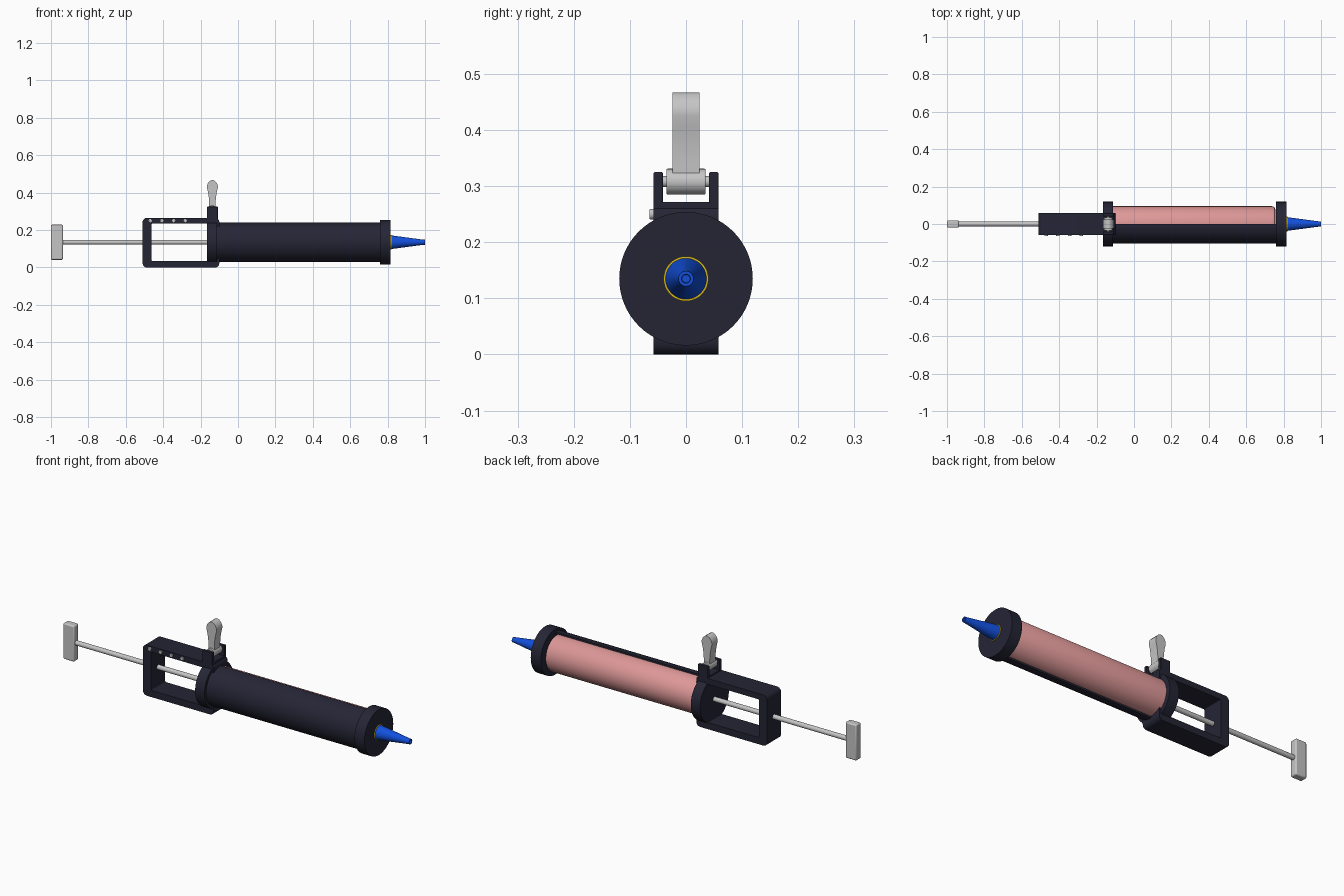
import bpy, bmesh, math
from mathutils import Matrix, Vector

if "Cube" in bpy.data.objects:
    bpy.data.objects.remove(bpy.data.objects["Cube"])

AX = 0.135  # height of the barrel axis


def mat(name, rgb):
    m = bpy.data.materials.new(name)
    m.diffuse_color = (*rgb, 1)
    m.use_nodes = True
    m.node_tree.nodes["Principled BSDF"].inputs["Base Color"].default_value = m.diffuse_color
    return m


NAVY = mat("dark navy", (0.018, 0.018, 0.036))
PINK = mat("pink", (0.75, 0.32, 0.32))
BLUE = mat("blue", (0.006, 0.08, 0.72))
YELLOW = mat("yellow", (0.72, 0.5, 0.01))
GREY = mat("light grey", (0.56, 0.56, 0.56))


def finish(bm, name, m, bevel=0, seg=3):
    bmesh.ops.recalc_face_normals(bm, faces=bm.faces)
    me = bpy.data.meshes.new(name)
    bm.to_mesh(me)
    bm.free()
    me.materials.append(m)
    ob = bpy.data.objects.new(name, me)
    bpy.context.collection.objects.link(ob)
    if bevel:
        b = ob.modifiers.new("bevel", 'BEVEL')
        b.width, b.segments, b.limit_method = bevel, seg, 'ANGLE'
    bpy.ops.object.select_all(action='DESELECT')
    ob.select_set(True)
    bpy.context.view_layer.objects.active = ob
    bpy.ops.object.shade_smooth_by_angle(angle=math.radians(35))
    return ob


def box(name, m, x, y, z, bevel=0):
    bm = bmesh.new()
    c = [(a + b) / 2 for a, b in (x, y, z)]
    s = [b - a for a, b in (x, y, z)]
    bmesh.ops.create_cube(bm, size=1, matrix=Matrix.Translation(c) @ Matrix.Diagonal((*s, 1)))
    return finish(bm, name, m, bevel)


def lathe(name, m, prof, closed=False, start=0, sweep=2 * math.pi, n=64):
    """Revolve (x, radius) points around the barrel axis."""
    bm = bmesh.new()
    pts = [bm.verts.new((x, 0, AX + r)) for x, r in prof]
    edges = [bm.edges.new(p) for p in zip(pts, pts[1:] + pts[:1]) if closed or p[1] != pts[0]]
    axis, cen = Vector((1, 0, 0)), Vector((0, 0, AX))
    geom = pts + edges
    if sweep < 6:
        geom.append(bm.faces.new(pts))
    bmesh.ops.rotate(bm, verts=pts, cent=cen, matrix=Matrix.Rotation(start, 3, axis))
    bmesh.ops.spin(bm, geom=geom, cent=cen, axis=axis, angle=sweep, steps=n, use_duplicate=False)
    if sweep < 6:  # close the starting end too
        bm.verts.ensure_lookup_table()
        first = [v for v in pts if v.is_valid]
        if not any(set(f.verts) == set(first) for f in bm.faces):
            bm.faces.new(first)
    bmesh.ops.remove_doubles(bm, verts=bm.verts, dist=1e-5)
    return finish(bm, name, m)


def extrude_xz(name, m, loop, y0, y1, bevel=0):
    bm = bmesh.new()
    f = bm.faces.new([bm.verts.new((x, y0, z)) for x, z in loop])
    r = bmesh.ops.extrude_face_region(bm, geom=[f])
    bmesh.ops.translate(bm, vec=(0, y1 - y0, 0), verts=[v for v in r["geom"] if isinstance(v, bmesh.types.BMVert)])
    return finish(bm, name, m, bevel)


def y_rod(name, m, x, z, r, y0, y1, n=24, bevel=0):
    loop = [(x + r * math.cos(2 * math.pi * i / n), z + r * math.sin(2 * math.pi * i / n)) for i in range(n)]
    return extrude_xz(name, m, loop, y0, y1, bevel)


# barrel: half shell on the front side, cartridge inside, end caps
lathe("barrel_shell", NAVY, [(-0.12, 0.096), (0.77, 0.096), (0.77, 0.105), (-0.12, 0.105)],
      closed=True, start=0, sweep=math.pi, n=32)
lathe("cartridge", PINK, [(-0.115, 0), (-0.115, 0.095), (0.738, 0.095), (0.75, 0.09), (0.756, 0.08), (0.756, 0)])
lathe("front_cap", NAVY, [(0.758, 0), (0.758, 0.119), (0.816, 0.119), (0.816, 0)])
lathe("rear_cap", NAVY, [(-0.165, 0), (-0.165, 0.119), (-0.111, 0.119), (-0.111, 0)])

# nozzle with collar
lathe("nozzle_collar", YELLOW, [(0.81, 0), (0.81, 0.04), (0.82, 0.04), (0.82, 0)], n=48)
lathe("nozzle", BLUE, [(0.816, 0), (0.816, 0.037), (0.985, 0.0145), (1.0, 0.0135), (1.0, 0.008),
                       (0.985, 0.007), (0.985, 0)], n=48)

# rear frame: rounded block with an opening through it
bm = bmesh.new()
rings = []
for y in (-0.058, 0.058):
    for x0, x1, z0, z1, r in ((-0.51, -0.10, 0, 0.265, 0.022), (-0.462, -0.15, 0.035, 0.235, 0.004)):
        ring = []
        for k, (cx, cz) in enumerate(((x1 - r, z1 - r), (x0 + r, z1 - r), (x0 + r, z0 + r), (x1 - r, z0 + r))):
            for i in range(6):
                a = math.pi / 2 * (k + i / 5)
                ring.append(bm.verts.new((cx + r * math.cos(a), y, cz + r * math.sin(a))))
        rings.append(ring)
for a, b in ((0, 1), (2, 3), (0, 2), (1, 3)):
    A, B = rings[a], rings[b]
    for i in range(24):
        j = (i + 1) % 24
        bm.faces.new((A[i], A[j], B[j], B[i]))
finish(bm, "rear_frame", NAVY)

# push rod and end grip
lathe("push_rod", GREY, [(-0.95, 0), (-0.95, 0.0125), (-0.13, 0.0125), (-0.13, 0)], n=32)
box("rod_grip", GREY, (-1.0, -0.936), (-0.02, 0.02), (0.041, 0.229), 0.007)

# rivets along the top bar
for i in range(4):
    y_rod(f"rivet_{i + 1}", GREY, -0.469 + 0.0625 * i, 0.25, 0.0095, -0.065, -0.05, bevel=0.002)

# lever bracket: base and two ears
box("bracket_base", NAVY, (-0.166, -0.108), (-0.058, 0.058), (0.225, 0.272), 0.003)
for side, y in (("front", -0.058), ("back", 0.041)):
    box(f"bracket_ear_{side}", NAVY, (-0.166, -0.108), (y, y + 0.017), (0.26, 0.325), 0.003)

# lever with hinge barrel and pin
LX = -0.137
y_rod("lever_pin", GREY, LX, 0.308, 0.01, -0.05, 0.05)
y_rod("lever_hinge", GREY, LX, 0.308, 0.023, -0.035, 0.035, 32, 0.002)
half = [(0.017, 0.31), (0.017, 0.345), (0.019, 0.375), (0.024, 0.405), (0.029, 0.425), (0.029, 0.437),
        (0.024, 0.451), (0.014, 0.462), (0.005, 0.467)]
extrude_xz("lever", GREY, [(LX + w, z) for w, z in half] + [(LX - w, z) for w, z in reversed(half)],
           -0.024, 0.024)
